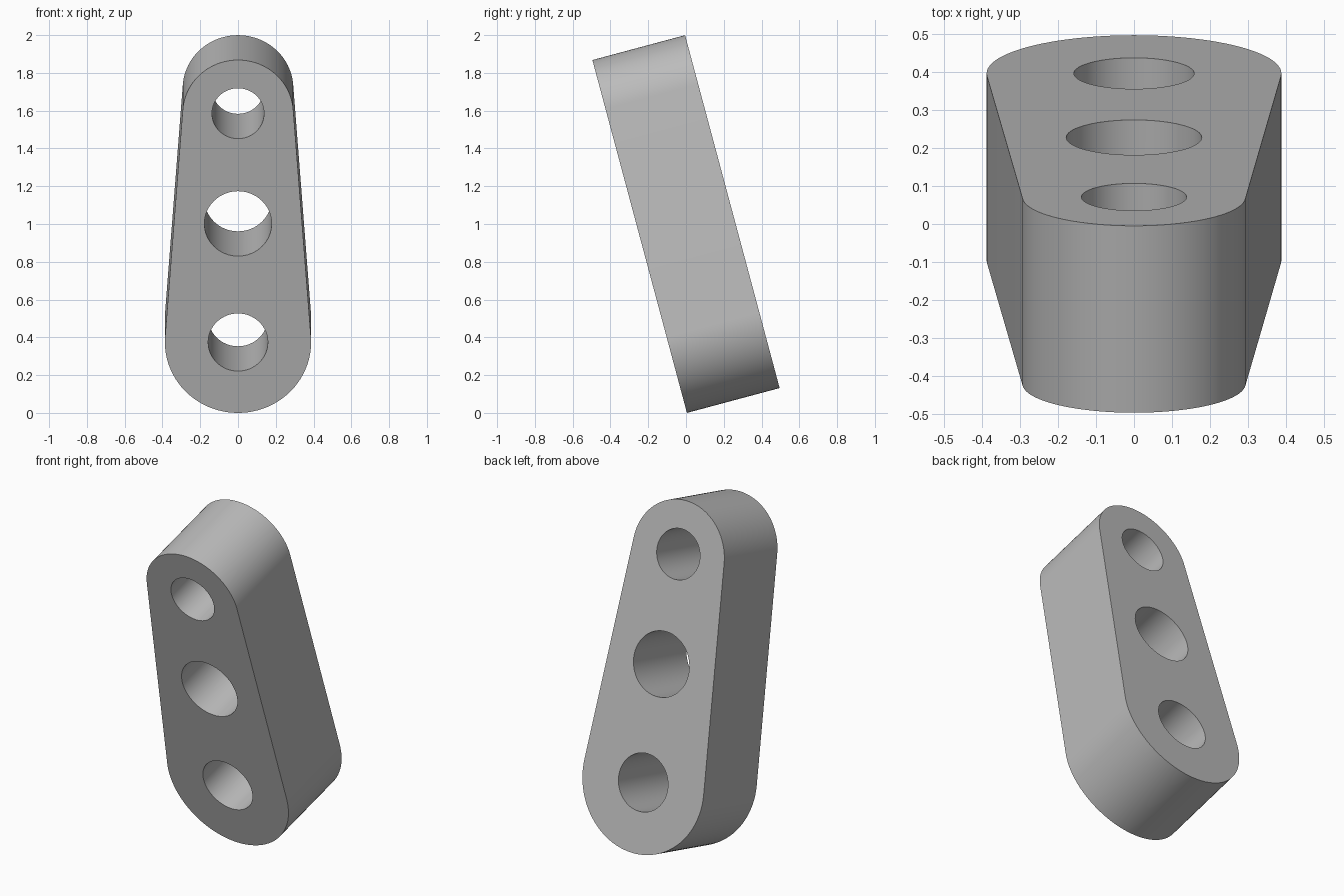
import bpy, bmesh
from math import sin, cos, pi, asin, radians

cube = bpy.data.objects.get("Cube")
if cube:
    bpy.data.objects.remove(cube, do_unlink=True)

LOW_Z, LOW_R = 0.387, 0.387
TOP_Z, TOP_R = 1.641, 0.293
DEPTH = 0.508
HOLES = [(LOW_Z, 0.158), (1.037, 0.178), (TOP_Z, 0.138)]

grey = bpy.data.materials.new("plain grey")
grey.use_nodes = True
grey.diffuse_color = (0.5, 0.5, 0.5, 1)
grey.node_tree.nodes["Principled BSDF"].inputs["Base Color"].default_value = (0.5, 0.5, 0.5, 1)


def arc(z, r, start, end, steps):
    angles = [start + (end - start) * i / steps for i in range(steps + 1)]
    return [(r * cos(a), z + r * sin(a)) for a in angles]


def prism(name, outline, front, back):
    """Extrude an x-z outline along y."""
    bm = bmesh.new()
    face = bm.faces.new([bm.verts.new((x, front, z)) for x, z in outline])
    new = bmesh.ops.extrude_face_region(bm, geom=[face])["geom"]
    moved = [v for v in new if isinstance(v, bmesh.types.BMVert)]
    bmesh.ops.translate(bm, verts=moved, vec=(0, back - front, 0))
    bmesh.ops.recalc_face_normals(bm, faces=bm.faces)
    mesh = bpy.data.meshes.new(name)
    bm.to_mesh(mesh)
    bm.free()
    mesh.materials.append(grey)
    obj = bpy.data.objects.new(name, mesh)
    bpy.context.collection.objects.link(obj)
    return obj


# Tapered link body: two round ends joined by tangent sides
tilt = asin((LOW_R - TOP_R) / (TOP_Z - LOW_Z))
outline = arc(TOP_Z, TOP_R, tilt, pi - tilt, 48) + arc(LOW_Z, LOW_R, pi - tilt, 2 * pi + tilt, 48)
link = prism("link_body", outline, 0, DEPTH)
bpy.context.view_layer.objects.active = link
link.select_set(True)

# Three through holes
for z, r in HOLES:
    cutter = prism("hole_cutter", arc(z, r, 0, 2 * pi, 64)[:-1], -0.1, DEPTH + 0.1)
    cutter.hide_render = True
    cut = link.modifiers.new("hole", "BOOLEAN")
    cut.operation = "DIFFERENCE"
    cut.solver = "EXACT"
    cut.object = cutter
    bpy.ops.object.modifier_apply(modifier=cut.name)
    bpy.data.objects.remove(cutter, do_unlink=True)

bpy.ops.object.shade_smooth_by_angle(angle=radians(30))

# Lean the link forward
link.rotation_euler.x = radians(15)
link.location.y = 0.005
